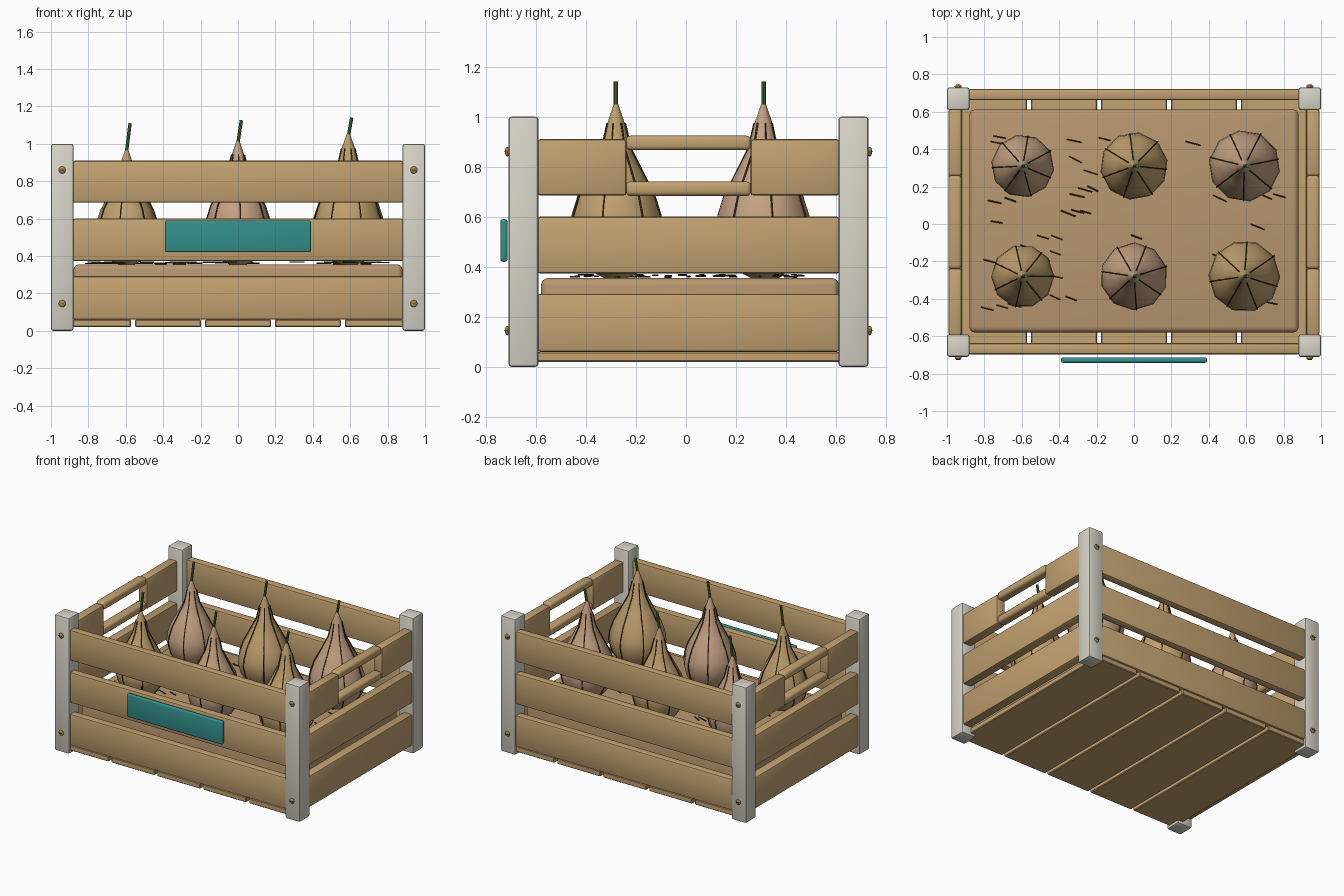
import bpy, bmesh, math, random
from mathutils import Vector, Matrix

if "Cube" in bpy.data.objects:
    bpy.data.objects.remove(bpy.data.objects["Cube"])

random.seed(4)
CY = 0.01  # crate centre in y


def mat(name, hexcode):
    m = bpy.data.materials.new(name)
    c = [int(hexcode[i:i + 2], 16) / 255 for i in (0, 2, 4)]
    m.diffuse_color = [((v + 0.055) / 1.055) ** 2.4 for v in c] + [1]
    m.use_nodes = True
    m.node_tree.nodes["Principled BSDF"].inputs["Base Color"].default_value = m.diffuse_color
    return m


WOOD = mat("wood", "c3a271")
POST = mat("painted_post", "d9d5c9")
TEAL = mat("teal", "33908c")
BRASS = mat("brass", "a8894a")
DARK = mat("dark_fibre", "4a3826")
BED = mat("bedding", "b89770")
GREEN = mat("green", "4f7d3c")
SKINS = [mat("tan_skin", "c0a06e"), mat("pink_skin", "c5a283")]


def finish(name, bm, material, smooth=None):
    bmesh.ops.recalc_face_normals(bm, faces=bm.faces)
    me = bpy.data.meshes.new(name)
    bm.to_mesh(me)
    bm.free()
    ob = bpy.data.objects.new(name, me)
    bpy.context.collection.objects.link(ob)
    me.materials.append(material)
    if smooth is not None:
        bpy.context.view_layer.objects.active = ob
        bpy.ops.object.select_all(action='DESELECT')
        ob.select_set(True)
        bpy.ops.object.shade_smooth_by_angle(angle=math.radians(smooth))
    return ob


def box(name, x, y, z, material, bevel=0.012, segments=2):
    """Bevelled box from (min, max) ranges."""
    bm = bmesh.new()
    lo, hi = Vector((x[0], y[0], z[0])), Vector((x[1], y[1], z[1]))
    m = Matrix.Translation((lo + hi) / 2) @ Matrix.Diagonal((*(hi - lo), 1))
    bmesh.ops.create_cube(bm, size=1, matrix=m)
    if bevel:
        bmesh.ops.bevel(bm, geom=bm.edges[:], offset=bevel, segments=segments,
                        profile=0.5, affect='EDGES')
    return finish(name, bm, material, 35)


def rod(bm, a, b, r, sides=6):
    """Thin cylinder between two points."""
    a, b = Vector(a), Vector(b)
    d = b - a
    m = Matrix.Translation((a + b) / 2) @ d.to_track_quat('Z', 'Y').to_matrix().to_4x4()
    bmesh.ops.create_cone(bm, cap_ends=True, segments=sides, radius1=r, radius2=r,
                          depth=d.length, matrix=m)


# Corner posts with screws on the front and back faces
for sx in (-1, 1):
    for sy in (-1, 1):
        px, py = 0.94 * sx, CY + 0.66 * sy
        box("corner_post", (px - 0.06, px + 0.06), (py - 0.06, py + 0.06), (0, 1), POST)
        for z in (0.145, 0.86):
            face = py + 0.06 * sy
            bm = bmesh.new()
            bmesh.ops.create_uvsphere(
                bm, u_segments=16, v_segments=8, radius=1,
                matrix=Matrix.Translation((px, face + 0.005 * sy, z))
                @ Matrix.Diagonal((0.019, 0.009, 0.019, 1)))
            finish("screw_head", bm, BRASS, 40)
            y = face + 0.013 * sy
            box("screw_slot", (px - 0.013, px + 0.013), (y - 0.003, y + 0.003),
                (z - 0.002, z + 0.002), DARK, 0)

# Wall slats
ROWS = [(0.06, 0.292), (0.373, 0.60), (0.685, 0.91)]
for i, z in enumerate(ROWS):
    box("front_slat", (-0.885, 0.885), (-0.697, -0.637), z, WOOD)
    box("back_slat", (-0.885, 0.885), (0.663, 0.723), z, WOOD)
    for s in (-1, 1):
        x = sorted((0.922 * s, 0.992 * s))
        if i < 2:
            box("side_slat", x, (-0.595, 0.615), z, WOOD)
        else:
            # split top slat with a hand hole between two rails
            box("handle_slat_front", x, (-0.595, -0.238), z, WOOD)
            box("handle_slat_back", x, (0.258, 0.615), z, WOOD)
            box("handle_top_rail", x, (-0.24, 0.26), (0.866, 0.924), WOOD, 0.018, 3)
            box("handle_bottom_rail", x, (-0.24, 0.26), (0.683, 0.741), WOOD, 0.018, 3)

# Floor boards
for i in range(5):
    c = (i - 2) * 0.374
    box("floor_board", (c - 0.176, c + 0.176), (-0.69, 0.715), (0.02, 0.06), WOOD, 0.005, 1)

# Bedding, blank sign
box("bedding", (-0.88, 0.88), (-0.58, 0.612), (0.06, 0.355), BED, 0.03, 4)
box("sign_plate", (-0.39, 0.39), (-0.742, -0.714), (0.42, 0.59), TEAL, 0.01, 3)

# Loose straw on the bedding
bm = bmesh.new()
for i in range(55):
    c = Vector((random.uniform(-0.8, 0.8), random.uniform(-0.5, 0.54), random.uniform(0.358, 0.368)))
    a = math.radians(random.uniform(-28, -10))
    h = Vector((math.cos(a), math.sin(a), 0)) * random.uniform(0.03, 0.042)
    rod(bm, c - h, c + h, 0.004, 5)
finish("straw", bm, DARK)

# Bulbs: lathed profile (radius, height), raised seams and a stem
PROFILE = [(0.05, 0), (0.12, 0.035), (0.172, 0.11), (0.192, 0.19), (0.186, 0.25),
           (0.16, 0.33), (0.112, 0.42), (0.06, 0.52), (0.036, 0.62), (0.008, 0.70)]
SIDES = 10


def bulb(cx, cy, s, skin, spin):
    base = Vector((cx, cy, 0.355))

    def at(r, z, a):
        return base + Vector((r * math.cos(a), r * math.sin(a), z)) * s

    bm = bmesh.new()
    rings = [[bm.verts.new(at(r, z, spin + math.tau * k / SIDES)) for k in range(SIDES)]
             for r, z in PROFILE]
    for lo, hi in zip(rings, rings[1:]):
        for k in range(SIDES):
            n = (k + 1) % SIDES
            bm.faces.new((lo[k], lo[n], hi[n], hi[k]))
    bm.faces.new(rings[0][::-1])
    bm.faces.new(rings[-1])
    finish("bulb", bm, skin, 40)

    bm = bmesh.new()
    for k in range(7):
        a = spin + math.tau * k / 7
        # follow the flat sides of the lathe
        off = (a - spin) % (math.tau / SIDES) - math.pi / SIDES
        f = math.cos(math.pi / SIDES) / math.cos(off)
        pts = [at(r * f + 0.002, z, a) for r, z in PROFILE[1:-1]]
        for p, q in zip(pts, pts[1:]):
            rod(bm, p, q, 0.004, 5)
    finish("bulb_seams", bm, DARK)

    bm = bmesh.new()
    tip = base.z + 0.69 * s
    rod(bm, (cx - 0.003, cy, tip - 0.02), (cx + 0.018, cy, 1.125 + (s - 0.94) * 0.25), 0.009, 8)
    finish("bulb_stem", bm, GREEN, 40)


for j, y in enumerate((-0.28, 0.31)):
    for i, (x, s) in enumerate(((-0.595, 0.88), (0, 0.945), (0.59, 1.0))):
        bulb(x, y, s, SKINS[(i + j) % 2], 0.3 * i + 0.5 * j)
